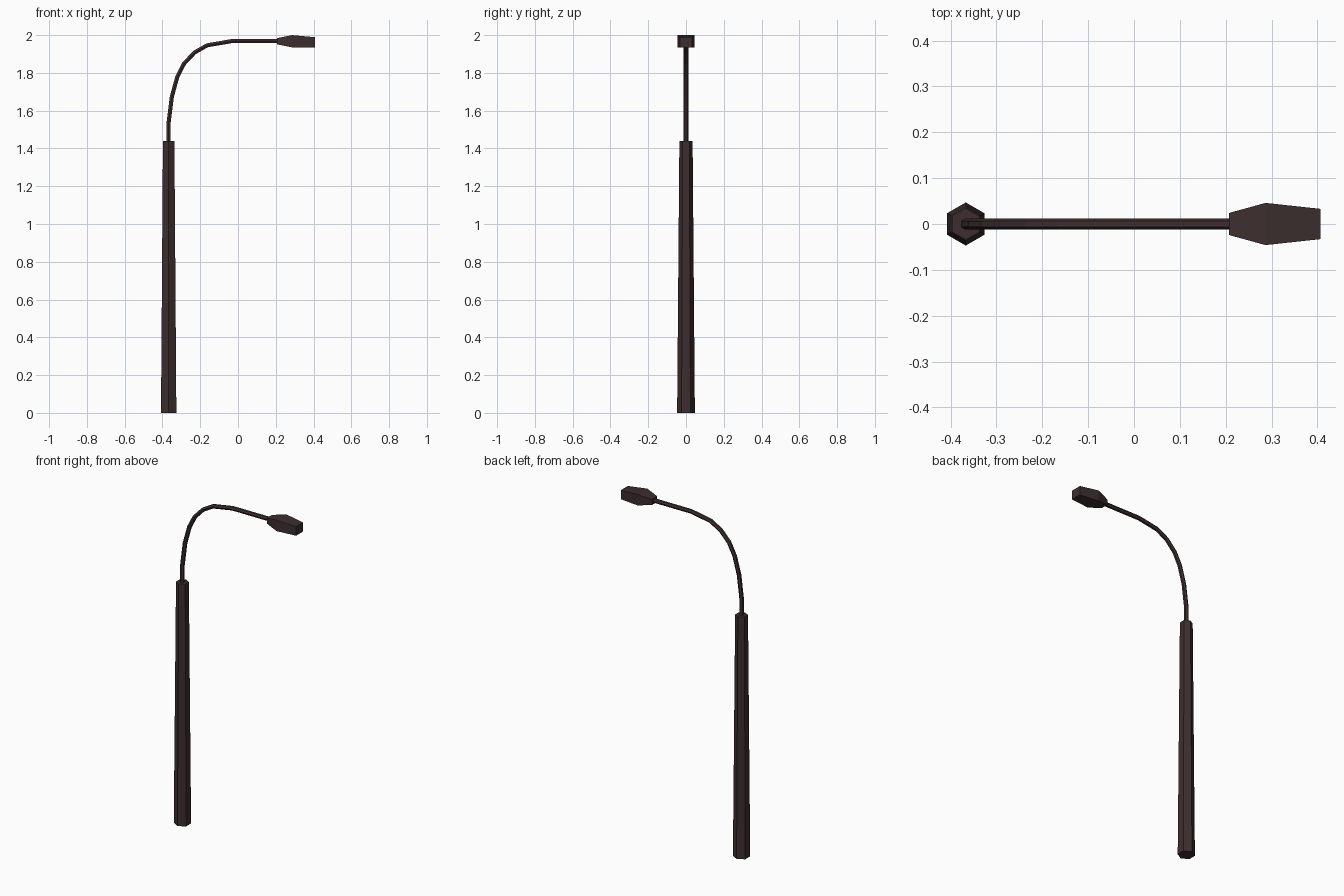
import bpy, bmesh, math
from mathutils import Vector

if "Cube" in bpy.data.objects:
    bpy.data.objects.remove(bpy.data.objects["Cube"])

metal = bpy.data.materials.new("dark brown metal")
metal.diffuse_color = (0.046, 0.027, 0.028, 1)
metal.use_nodes = True
metal.node_tree.nodes["Principled BSDF"].inputs["Base Color"].default_value = metal.diffuse_color


def loft(name, rings):
    """Skin a list of equal-length vertex rings and cap both ends."""
    bm = bmesh.new()
    vs = [[bm.verts.new(p) for p in r] for r in rings]
    n = len(vs[0])
    for a, b in zip(vs, vs[1:]):
        for i in range(n):
            j = (i + 1) % n
            bm.faces.new((a[i], a[j], b[j], b[i]))
    bm.faces.new(vs[0][::-1])
    bm.faces.new(vs[-1])
    bmesh.ops.recalc_face_normals(bm, faces=bm.faces)
    me = bpy.data.meshes.new(name)
    bm.to_mesh(me)
    bm.free()
    me.materials.append(metal)
    ob = bpy.data.objects.new(name, me)
    bpy.context.collection.objects.link(ob)
    return ob


def hexagon(center, u, v, r):
    return [center + r * (u * math.cos(k * math.pi / 3) + v * math.sin(k * math.pi / 3))
            for k in range(6)]


X, Y = Vector((1, 0, 0)), Vector((0, 1, 0))
PX = -0.367

# Tapered six-sided pole, corners pointing front and back
loft("pole", [hexagon(Vector((PX, 0, z)), Y, X, r) for z, r in ((0, 0.047), (1.44, 0.035))])

# Curved six-sided arm swept along a bend in the xz plane
path = [Vector((x, 0, z)) for x, z in (
    (PX, 1.42), (PX, 1.54), (-0.35, 1.675), (-0.321, 1.78), (-0.285, 1.85),
    (-0.23, 1.908), (-0.163, 1.946), (-0.035, 1.968), (0.22, 1.968))]
rings = []
for i, p in enumerate(path):
    d_in = (p - path[max(i - 1, 0)]).normalized()
    d_out = (path[min(i + 1, len(path) - 1)] - p).normalized()
    t = (d_in + d_out).normalized()
    rings.append(hexagon(p, Y, t.cross(Y), 0.0125))
loft("arm", rings)

# Lamp head: rectangular sections (x, half width, bottom, top)
loft("lamp_head", [
    [Vector((x, sy * w, z)) for sy, z in ((-1, lo), (1, lo), (1, hi), (-1, hi))]
    for x, w, lo, hi in ((0.207, 0.024, 1.951, 1.984),
                         (0.287, 0.046, 1.935, 2.0),
                         (0.407, 0.033, 1.935, 1.989))])
